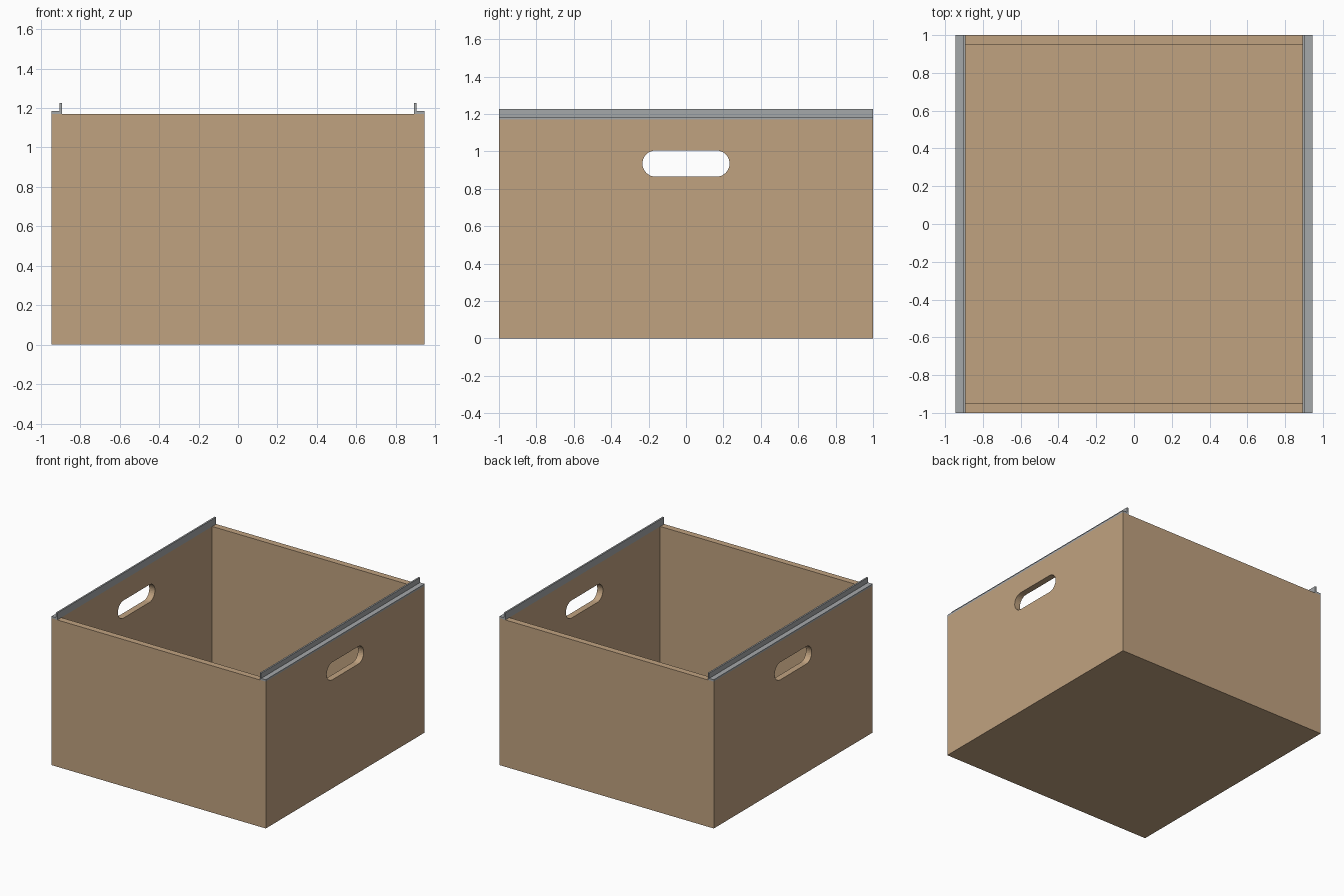
import bpy, bmesh, math

if "Cube" in bpy.data.objects:
    bpy.data.objects.remove(bpy.data.objects["Cube"])

W, D, H = 0.945, 1.0, 1.17      # half width, half depth, wall height
T = 0.05                        # panel thickness


def material(name, rgb):
    m = bpy.data.materials.new(name)
    m.diffuse_color = (*rgb, 1)
    m.use_nodes = True
    m.node_tree.nodes["Principled BSDF"].inputs["Base Color"].default_value = m.diffuse_color
    return m


wood = material("tan_wood", (0.527, 0.361, 0.216))
metal = material("grey_metal", (0.376, 0.392, 0.402))


def prism(name, points, mat, direction):
    """Extrude a closed 3D outline along a direction."""
    bm = bmesh.new()
    face = bm.faces.new([bm.verts.new(p) for p in points])
    ext = bmesh.ops.extrude_face_region(bm, geom=[face])["geom"]
    bmesh.ops.translate(bm, vec=direction,
                        verts=[v for v in ext if isinstance(v, bmesh.types.BMVert)])
    bmesh.ops.recalc_face_normals(bm, faces=bm.faces)
    me = bpy.data.meshes.new(name)
    bm.to_mesh(me)
    bm.free()
    me.materials.append(mat)
    ob = bpy.data.objects.new(name, me)
    bpy.context.collection.objects.link(ob)
    return ob


def rect(x, y, z):
    return [(-x, -y, z), (x, -y, z), (x, y, z), (-x, y, z)]


# Open box, hollowed out
box = prism("box_body", rect(W, D, 0), wood, (0, 0, H))
hollow = prism("hollow_cutter", rect(W - T, D - T, T), wood, (0, 0, H))

# Rounded hand holes through both sides
r, half, zc = 0.07, 0.233, 0.935
slot = []
for k in range(2):
    for i in range(17):
        a = -math.pi / 2 + math.pi * (k + i / 16)
        cy = (half - r) * (1 if k == 0 else -1)
        slot.append((-1.2, cy + r * math.cos(a), zc + r * math.sin(a)))
handles = prism("hand_hole_cutter", slot, wood, (2.4, 0, 0))

for cutter in (hollow, handles):
    mod = box.modifiers.new(cutter.name, 'BOOLEAN')
    mod.operation = 'DIFFERENCE'
    mod.solver = 'EXACT'
    mod.object = cutter
    cutter.hide_render = True

# Bake the cuts and drop the cutters
bpy.context.view_layer.update()
dg = bpy.context.evaluated_depsgraph_get()
baked = bpy.data.meshes.new_from_object(box.evaluated_get(dg))
box.modifiers.clear()
box.data = baked
for cutter in (hollow, handles):
    bpy.data.objects.remove(cutter)

# L-shaped rails on top of the side walls
profile = [(W, H), (W, H + 0.015), (0.905, H + 0.015),
           (0.905, 1.226), (0.892, 1.226), (0.892, H)]
for side, s in (("left", -1), ("right", 1)):
    prism(side + "_rail", [(s * x, -D, z) for x, z in profile], metal, (0, 2 * D, 0))
